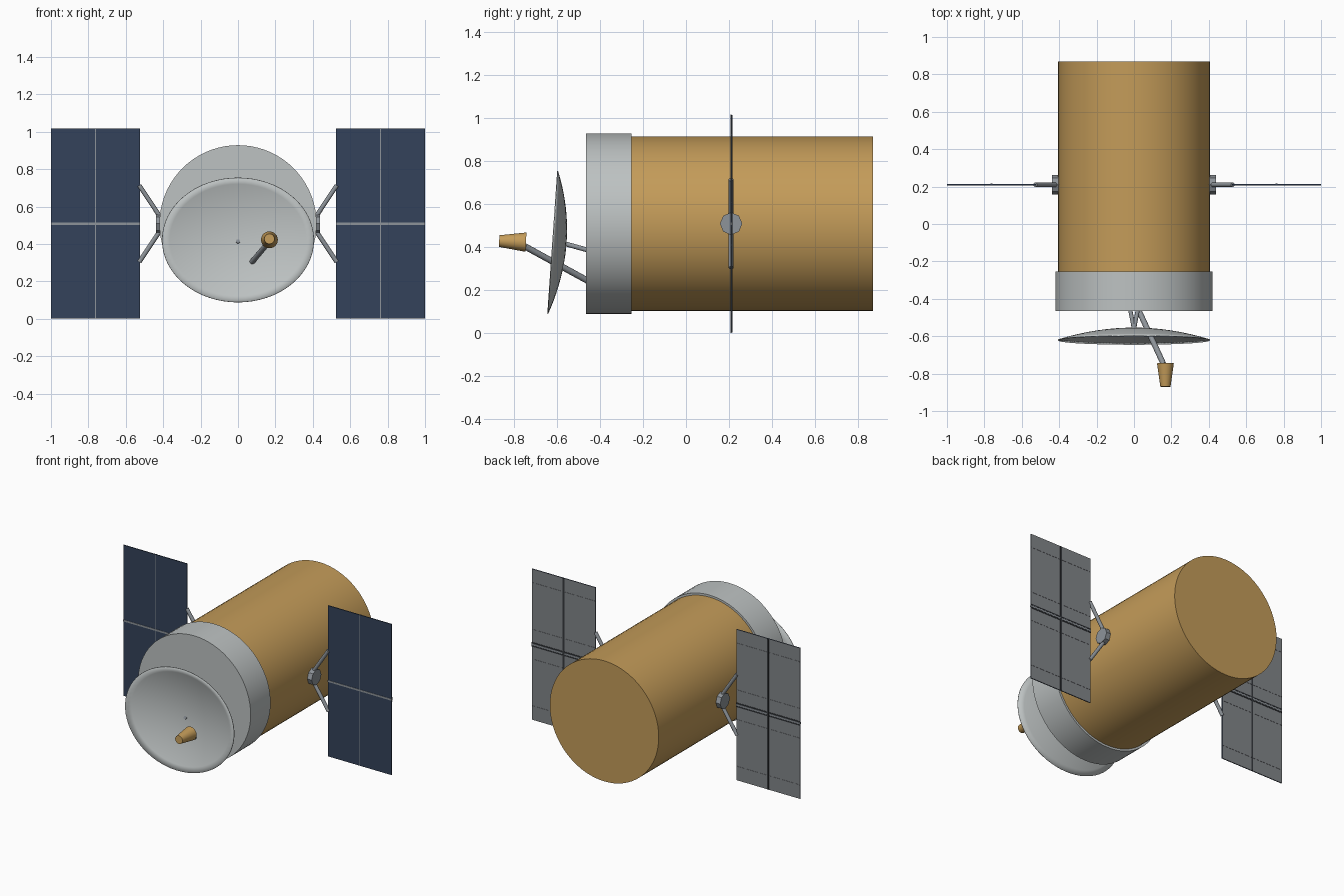
import bpy, bmesh, math
from mathutils import Vector

if "Cube" in bpy.data.objects:
    bpy.data.objects.remove(bpy.data.objects["Cube"], do_unlink=True)


def material(name, r, g, b):
    m = bpy.data.materials.new(name)
    m.use_nodes = True
    m.diffuse_color = (r, g, b, 1)
    m.node_tree.nodes["Principled BSDF"].inputs["Base Color"].default_value = (r, g, b, 1)
    return m


gold = material("gold_foil", 0.55, 0.33, 0.10)
pale = material("pale_grey", 0.51, 0.54, 0.54)
navy = material("navy_cells", 0.033, 0.054, 0.103)
backing = material("panel_backing_grey", 0.22, 0.235, 0.25)
metal = material("strut_grey", 0.27, 0.295, 0.32)
dark = material("dark_seam", 0.035, 0.04, 0.045)

AXIS_Z = 0.508      # height of the body axis
WING_Y = 0.21       # plane of the solar wings


def rod(name, a, b, r1, mat, r2=None, sides=12, smooth=True):
    """Closed cylinder or cone from a to b."""
    a, b = Vector(a), Vector(b)
    d = b - a
    bpy.ops.mesh.primitive_cone_add(vertices=sides, radius1=r1, radius2=r1 if r2 is None else r2,
                                    depth=d.length, location=(a + b) / 2)
    ob = bpy.context.object
    ob.name = name
    ob.rotation_euler = d.to_track_quat("Z", "Y").to_euler()
    ob.data.materials.append(mat)
    if smooth:
        bpy.ops.object.shade_smooth_by_angle(angle=math.radians(40))
    return ob


def box(name, x, y, z, mat, back=None):
    """Box from (low, high) pairs; faces turned to the rear may take a second colour."""
    bpy.ops.mesh.primitive_cube_add(size=1)
    ob = bpy.context.object
    ob.name = name
    lows, highs = zip(x, y, z)
    for v in ob.data.vertices:
        v.co = [lows[i] if v.co[i] < 0 else highs[i] for i in range(3)]
    ob.location = (0, 0, 0)
    ob.data.materials.append(mat)
    if back:
        ob.data.materials.append(back)
        for p in ob.data.polygons:
            if sum(ob.data.vertices[i].co.y for i in p.vertices) / 4 > y[1] - 0.0001:
                p.material_index = 1
    return ob


# Main body and front collar
rod("body", (0, -0.26, AXIS_Z), (0, 0.87, AXIS_Z), 0.406, gold, sides=72)
rod("front_collar", (0, -0.465, AXIS_Z), (0, -0.253, AXIS_Z), 0.42, pale, sides=72)


# Oval dish, tilted slightly upward
def make_dish():
    rings, sides = 10, 64
    bm = bmesh.new()

    def point(u, t):
        x, s = u * math.cos(t), u * math.sin(t)
        return bm.verts.new((0.406 * x, -0.621 + 0.063 * (1 - u * u) + 0.023 * s,
                             0.421 + 0.333 * s))

    centre = point(0, 0)
    loops = [[point(k / rings, math.tau * i / sides) for i in range(sides)]
             for k in range(1, rings + 1)]
    for i in range(sides):
        j = (i + 1) % sides
        bm.faces.new((centre, loops[0][i], loops[0][j]))
        for inner, outer in zip(loops, loops[1:]):
            bm.faces.new((inner[i], outer[i], outer[j], inner[j]))
    mesh = bpy.data.meshes.new("dish")
    bm.to_mesh(mesh)
    bm.free()
    mesh.materials.append(pale)
    ob = bpy.data.objects.new("dish", mesh)
    bpy.context.collection.objects.link(ob)
    for p in mesh.polygons:
        p.use_smooth = True
    shell = ob.modifiers.new("shell", "SOLIDIFY")
    shell.thickness = 0.004
    shell.offset = 0


make_dish()

# Dish mounts, feed boom and feed horn
for side, sx in (("left", 1), ("right", -1)):
    rod("dish_mount_" + side, (sx * 0.022, -0.45, 0.383), (0, -0.562, 0.414), 0.011, metal)
rod("feed_boom", (0.02, -0.45, 0.238), (0.158, -0.75, 0.402), 0.015, metal)
rod("feed_horn", (0.168, -0.745, 0.422), (0.168, -0.87, 0.427), 0.045, gold, r2=0.027, sides=32)

# Solar wings, one on each side
for side, sx in (("left", 1), ("right", -1)):
    def span(a, b):
        return tuple(sorted((sx * a, sx * b)))

    # Hub and V-shaped struts
    rod("wing_hub_" + side, (sx * 0.395, WING_Y, AXIS_Z), (sx * 0.438, WING_Y, AXIS_Z),
        0.052, metal, sides=8, smooth=False)
    for end, sz in (("upper", 1), ("lower", -1)):
        rod(f"wing_strut_{end}_{side}", (sx * 0.415, WING_Y, AXIS_Z + sz * 0.035),
            (sx * 0.528, WING_Y, AXIS_Z + sz * 0.205), 0.012, metal)

        # Two cell panels per half, with slim ribs on the rear
        z_near, z_far = AXIS_Z + sz * 0.006, AXIS_Z + sz * 0.508
        for place, x0, x1 in (("inner", 0.525, 0.761), ("outer", 0.763, 1.0)):
            box(f"panel_{place}_{end}_{side}", span(x0, x1), (WING_Y - 0.003, WING_Y + 0.003),
                sorted((z_near, z_far)), navy, backing)
        for n, offset in enumerate((0.1, 0.415)):
            z = AXIS_Z + sz * offset
            box(f"rear_rib_{n + 1}_{end}_{side}", span(0.527, 0.998),
                (WING_Y + 0.002, WING_Y + 0.0045), (z - 0.002, z + 0.002), backing)
        # Dark seam beside the crossbar on the rear
        z = AXIS_Z + sz * 0.011
        box(f"rear_seam_{end}_{side}", span(0.525, 1.0),
            (WING_Y + 0.002, WING_Y + 0.005), (z - 0.004, z + 0.004), dark)

    # Crossbar and vertical spar
    box("crossbar_" + side, span(0.525, 1.0), (WING_Y - 0.005, WING_Y + 0.005),
        (AXIS_Z - 0.006, AXIS_Z + 0.006), metal)
    box("vertical_spar_" + side, span(0.756, 0.768), (WING_Y + 0.002, WING_Y + 0.006),
        (0.001, 1.015), dark)
    box("front_seam_" + side, span(0.7605, 0.7635), (WING_Y - 0.0035, WING_Y),
        (0.001, 1.015), metal)
